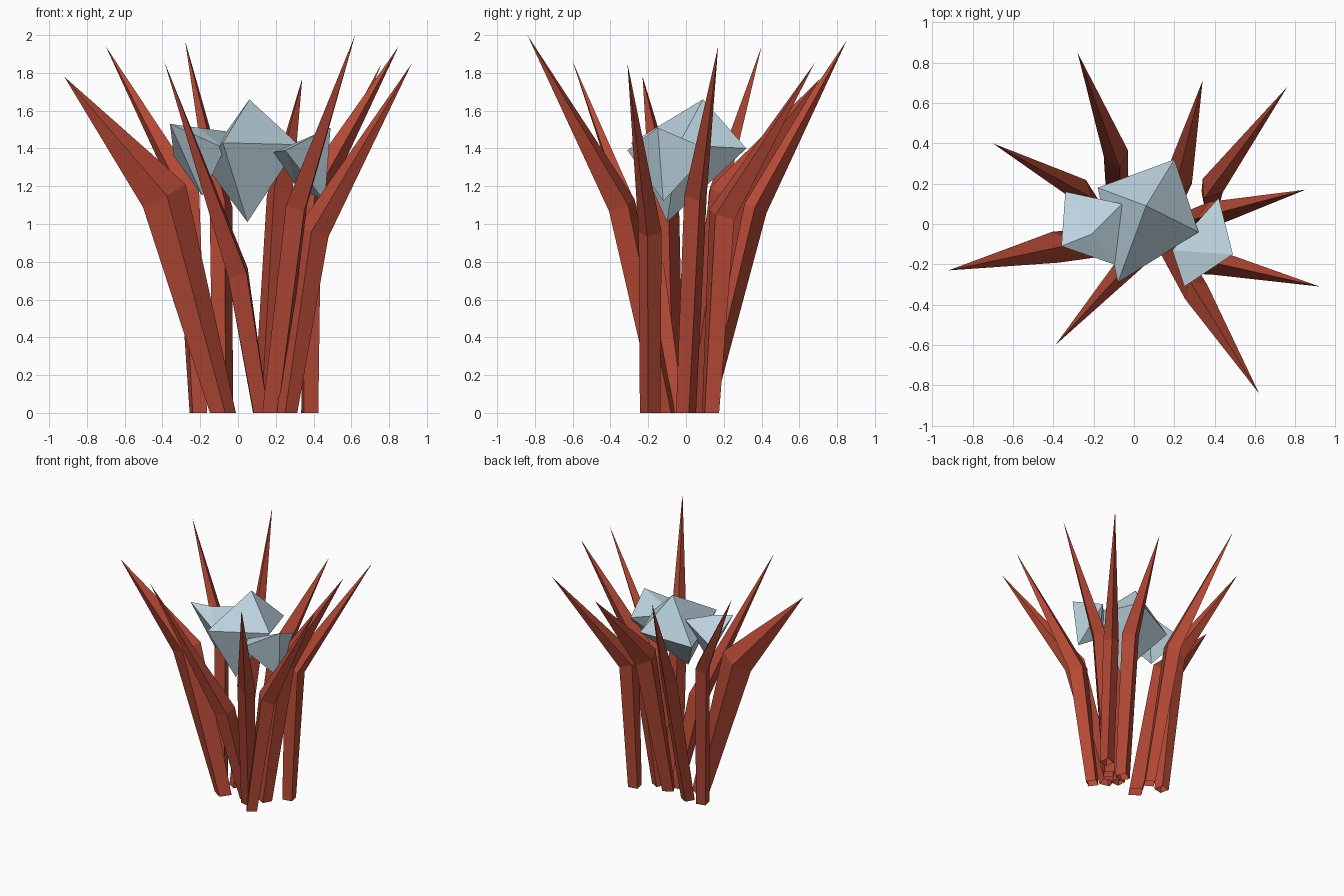
import bpy, bmesh, math
from mathutils import Vector

if "Cube" in bpy.data.objects:
    bpy.data.objects.remove(bpy.data.objects["Cube"])


def material(name, col):
    m = bpy.data.materials.new(name)
    m.diffuse_color = (*col, 1)
    m.use_nodes = True
    m.node_tree.nodes["Principled BSDF"].inputs["Base Color"].default_value = m.diffuse_color
    return m


RED = material("rust red", (0.46, 0.066, 0.036))
BLUE = material("pale ice blue", (0.50, 0.65, 0.73))


def finish(bm, name, mat):
    bmesh.ops.recalc_face_normals(bm, faces=bm.faces)
    me = bpy.data.meshes.new(name)
    bm.to_mesh(me)
    bm.free()
    me.materials.append(mat)
    ob = bpy.data.objects.new(name, me)
    bpy.context.collection.objects.link(ob)


def ring(bm, centre, normal, outward, r_out, r_side):
    # diamond section: long corners point outward and inward
    n = Vector(normal).normalized()
    u = Vector(outward)
    u = (u - n * u.dot(n)).normalized()
    v = n.cross(u)
    c = Vector(centre)
    return [bm.verts.new(c + d) for d in (u * r_out, v * r_side, -u * r_out, -v * r_side)]


def spike(name, base, bend, tip, r_base, r_out, r_side):
    bm = bmesh.new()
    b, k, t = Vector((*base, 0)), Vector(bend), Vector(tip)
    out = Vector((t.x - b.x, t.y - b.y, 0))
    tangent = (k - b).normalized() + (t - k).normalized()
    low = ring(bm, b, (0, 0, 1), out, r_base, r_base)
    mid = ring(bm, k, tangent, out, r_out, r_side)
    top = bm.verts.new(t)
    # foot is left open
    for i in range(4):
        j = (i + 1) % 4
        bm.faces.new((low[i], low[j], mid[j], mid[i]))
        bm.faces.new((mid[i], mid[j], top))
    finish(bm, name, RED)


def crystal(name, bottom, belt, top):
    bm = bmesh.new()
    lo, hi = bm.verts.new(bottom), bm.verts.new(top)
    vs = [bm.verts.new(p) for p in belt]
    for i in range(4):
        j = (i + 1) % 4
        bm.faces.new((vs[i], vs[j], hi))
        bm.faces.new((vs[j], vs[i], lo))
    finish(bm, name, BLUE)


# Bent spikes: base, bend, tip, base radius, bend radii (outward, sideways)
SPIKES = [
    ((-.08, .09), (-.09, .35, 1.09), (-.28, .85, 1.97), .055, .085, .062),
    ((.14, .03), (.22, .22, 1.15), (.34, .71, 1.77), .060, .105, .070),
    ((.38, .13), (.39, .19, 1.05), (.76, .68, 1.85), .055, .085, .060),
    ((.25, .00), (.39, .05, 1.15), (.85, .17, 1.94), .055, .085, .062),
    ((.26, -.19), (.40, -.19, .96), (.92, -.31, 1.85), .055, .085, .062),
    ((.18, -.11), (.31, -.34, 1.10), (.62, -.84, 2.00), .060, .085, .065),
    ((.12, -.05), (.00, -.17, .74), (-.39, -.60, 1.86), .055, .080, .062),
    ((-.08, -.08), (-.39, -.115, 1.15), (-.92, -.23, 1.78), .070, .130, .078),
    ((-.21, .08), (-.27, .17, 1.17), (-.70, .40, 1.94), .055, .080, .058),
]
for i, s in enumerate(SPIKES):
    spike(f"bent_spike_{i + 1}", *s)

# Nested eight-sided crystals
crystal("centre_crystal", (.05, -.10, 1.01),
        [(.20, .32, 1.40), (-.18, .18, 1.32), (-.08, -.29, 1.43), (.32, -.04, 1.42)],
        (.06, .09, 1.66))
crystal("left_crystal", (-.19, -.02, 1.15),
        [(-.06, .10, 1.49), (-.34, .16, 1.36), (-.36, -.11, 1.53), (-.07, -.21, 1.40)],
        (-.21, -.05, 1.51))
crystal("right_crystal", (.46, -.12, 1.12),
        [(.25, -.31, 1.39), (.49, -.15, 1.51), (.42, .13, 1.39), (.31, -.05, 1.20)],
        (.19, -.13, 1.38))
